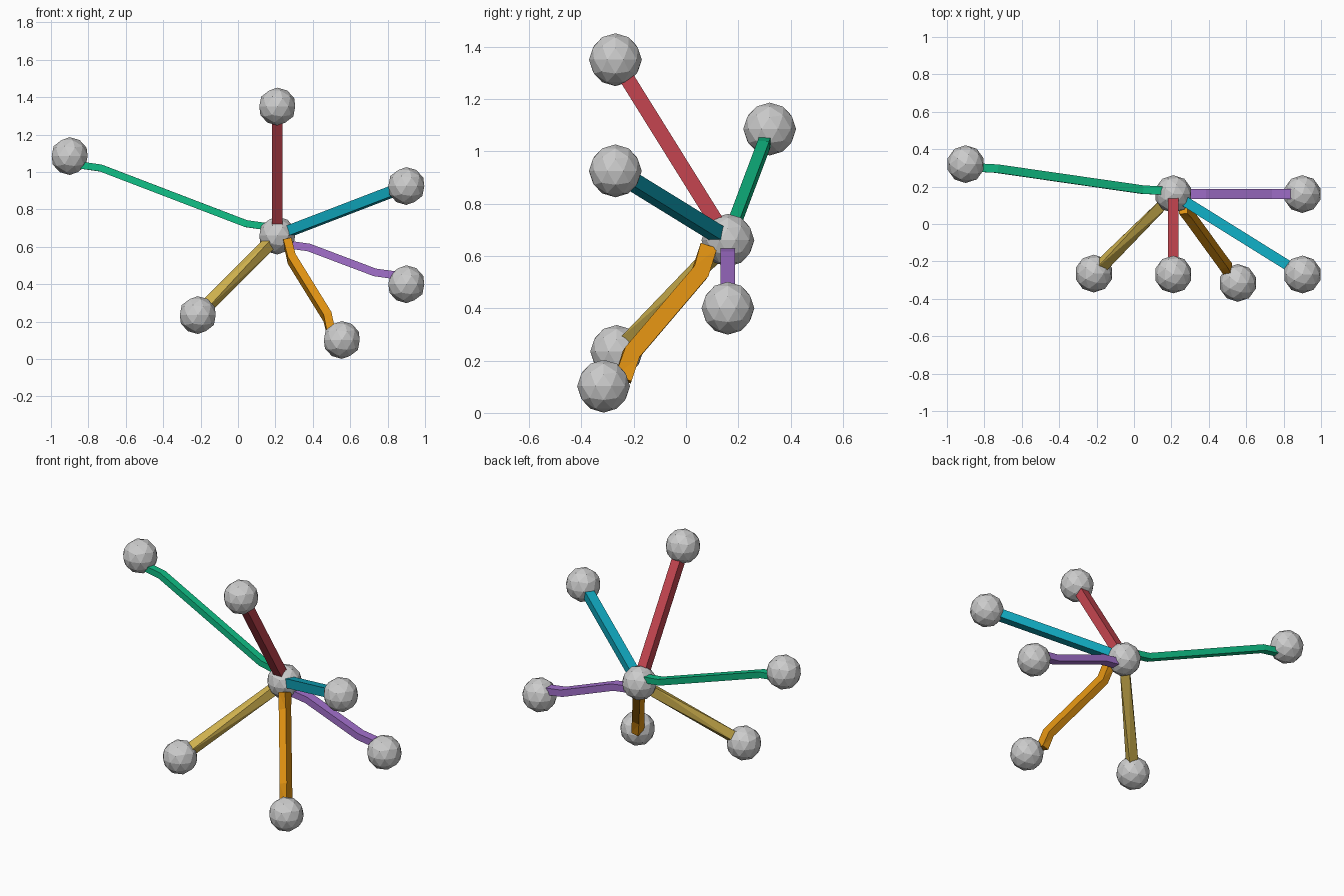
import bpy, bmesh
from mathutils import Vector

if "Cube" in bpy.data.objects:
    bpy.data.objects.remove(bpy.data.objects["Cube"])

HUB = Vector((0.21, 0.16, 0.66))
BALL_RADIUS = 0.101


def material(name, rgb):
    m = bpy.data.materials.new(name)
    m.diffuse_color = (*rgb, 1.0)
    m.use_nodes = True
    m.node_tree.nodes["Principled BSDF"].inputs["Base Color"].default_value = m.diffuse_color
    return m


def ball(name, centre, mat):
    bpy.ops.mesh.primitive_ico_sphere_add(subdivisions=2, radius=BALL_RADIUS, location=centre)
    ob = bpy.context.object
    ob.name = name
    ob.data.materials.append(mat)


def elbow(bend, centre):
    """End of a bent bar: mostly along the dominant axis, just inside the ball."""
    v = centre - bend
    axis = max(range(3), key=lambda i: abs(v[i]))
    return bend + Vector([v[i] * (0.8 if i == axis else 0.3) for i in range(3)])


def bar(name, end, mat, bent, ref_a, ref_b, depth, width):
    """Four-sided bar from the hub to a ball; the refs aim one side at each end."""
    d = (end - HUB).normalized()
    if bent:
        p1, p2 = HUB + d * 0.18, end - d * 0.18
        path = [elbow(p1, HUB), p1, p2, elbow(p2, end)]
    else:
        path = [HUB + d * 0.06, end - d * 0.06]
    bm = bmesh.new()
    rings = []
    for i, p in enumerate(path):
        t = i / (len(path) - 1)
        ref = Vector(ref_a).lerp(Vector(ref_b), t)
        tangent = (path[min(i + 1, len(path) - 1)] - path[max(i - 1, 0)]).normalized()
        n = (ref - tangent * ref.dot(tangent)).normalized()
        s = tangent.cross(n)
        rings.append([bm.verts.new(p + n * a * depth / 2 + s * b * width / 2)
                      for a, b in ((1, 1), (-1, 1), (-1, -1), (1, -1))])
    for r, q in zip(rings, rings[1:]):
        for k in range(4):
            j = (k + 1) % 4
            bm.faces.new((r[k], r[j], q[j], q[k]))
    bm.faces.new(rings[0][::-1])
    bm.faces.new(rings[-1])
    bmesh.ops.triangulate(bm, faces=bm.faces[:])
    bmesh.ops.recalc_face_normals(bm, faces=bm.faces[:])
    me = bpy.data.meshes.new(name)
    bm.to_mesh(me)
    bm.free()
    me.materials.append(mat)
    bpy.context.collection.objects.link(bpy.data.objects.new(name, me))


# name, ball centre, colour, bent ends, side direction at hub and ball, depth, width
X, Y, Z = (1, 0, 0), (0, 1, 0), (0, 0, 1)
BARS = [
    ("green", (-0.90, 0.32, 1.085), (0.005, 0.50, 0.23), True, Y, Y, 0.045, 0.038),
    ("red", (0.21, -0.27, 1.35), (0.56, 0.06, 0.08), False, X, X, 0.057, 0.057),
    ("teal", (0.90, -0.27, 0.925), (0.005, 0.38, 0.50), False, Z, Z, 0.055, 0.055),
    ("purple", (0.90, 0.16, 0.40), (0.36, 0.16, 0.60), True, Y, Y, 0.055, 0.042),
    ("orange", (0.555, -0.315, 0.102), (0.75, 0.29, 0.006), True, X, X, 0.045, 0.066),
    ("yellow", (-0.215, -0.265, 0.235), (0.65, 0.46, 0.08), False,
     (1, -1, 0), (0, -1, 1), 0.055, 0.055),
]

# central ball, then one bar and one ball per direction
grey = material("light grey", (0.6, 0.6, 0.6))
ball("hub_ball", HUB, grey)
for name, centre, rgb, bent, ra, rb, depth, width in BARS:
    ball(name + "_end_ball", centre, grey)
    bar(name + "_bar", Vector(centre), material(name, rgb), bent, ra, rb, depth, width)
